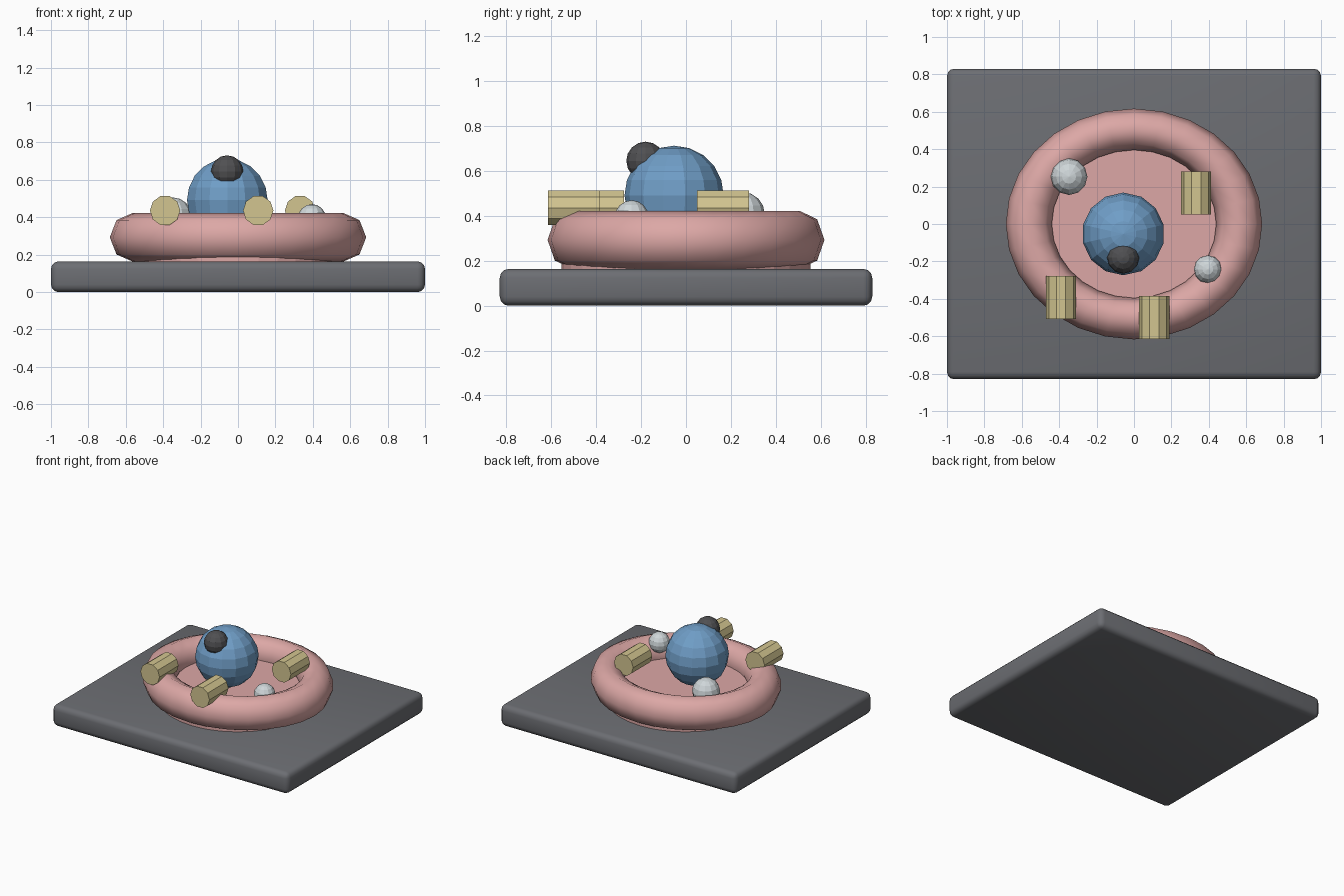
import bpy, bmesh, math
from mathutils import Matrix, Vector

cube = bpy.data.objects.get("Cube")
if cube:
    bpy.data.objects.remove(cube, do_unlink=True)


def material(name, r, g, b):
    m = bpy.data.materials.new(name)
    m.use_nodes = True
    m.diffuse_color = (r, g, b, 1)
    m.node_tree.nodes["Principled BSDF"].inputs["Base Color"].default_value = (r, g, b, 1)
    return m


slate = material("slate grey", 0.15, 0.155, 0.17)
pink = material("dusty pink", 0.72, 0.39, 0.38)
blue = material("steel blue", 0.16, 0.34, 0.57)
charcoal = material("charcoal", 0.08, 0.08, 0.085)
gold = material("pale gold", 0.65, 0.56, 0.28)
silver = material("pale silver", 0.62, 0.67, 0.69)


def finish(bm, name, mat, loc, smooth=False):
    bmesh.ops.recalc_face_normals(bm, faces=bm.faces)
    for f in bm.faces:
        f.smooth = smooth
    mesh = bpy.data.meshes.new(name)
    bm.to_mesh(mesh)
    bm.free()
    mesh.materials.append(mat)
    ob = bpy.data.objects.new(name, mesh)
    ob.location = loc
    bpy.context.collection.objects.link(ob)
    return ob


def ball(name, mat, loc, radius, segments, rings):
    bm = bmesh.new()
    bmesh.ops.create_uvsphere(bm, u_segments=segments, v_segments=rings, radius=radius)
    return finish(bm, name, mat, loc)


def cylinder(name, mat, loc, radius, depth, sides, turn=Matrix()):
    bm = bmesh.new()
    bmesh.ops.create_cone(bm, cap_ends=True, segments=sides, radius1=radius,
                          radius2=radius, depth=depth, matrix=turn)
    return finish(bm, name, mat, loc)


# Rounded rectangular platform
base_top = 0.164
bm = bmesh.new()
bmesh.ops.create_cube(bm, size=1, matrix=Matrix.Diagonal((2, 1.66, base_top, 1)))
bmesh.ops.bevel(bm, geom=bm.edges[:], offset=0.04, segments=3, profile=0.5, affect='EDGES')
platform = finish(bm, "platform", slate, (0, 0, base_top / 2))
bpy.context.view_layer.objects.active = platform
platform.select_set(True)
bpy.ops.object.shade_smooth_by_angle(angle=math.radians(40))

# Oval rim: an octagonal section spun round, then squashed in y
bm = bmesh.new()
section = []
for i in range(8):
    a = i * math.tau / 8
    section.append(bm.verts.new((0.5625 + 0.123 * math.cos(a), 0, 0.13 * math.sin(a))))
loop = [bm.edges.new((section[i], section[(i + 1) % 8])) for i in range(8)]
bmesh.ops.spin(bm, geom=section + loop, cent=(0, 0, 0), axis=(0, 0, 1),
               angle=math.tau, steps=28, use_merge=True)
bmesh.ops.remove_doubles(bm, verts=bm.verts, dist=0.0001)
bmesh.ops.scale(bm, vec=Vector((1, 0.9, 1)), verts=bm.verts)
finish(bm, "rim", pink, (0, 0, 0.293), smooth=True)

# Round floor inside the rim
cylinder("dish_floor", pink, (0, 0, 0.222), 0.555, 0.116, 32)

# Large ball with a small dark ball on its front
ball("large_ball", blue, (-0.057, -0.053, 0.492), 0.221, 14, 10)
ball("dark_ball", charcoal, (-0.058, -0.18, 0.645), 0.086, 12, 8)

# Pale balls resting on the rim
ball("pale_ball_left", silver, (0.395, -0.242, 0.395), 0.075, 12, 8)
ball("pale_ball_right", silver, (-0.347, 0.253, 0.408), 0.098, 12, 8)

# Ten-sided pegs lying front to back
lie = Matrix.Rotation(math.pi / 2, 4, 'X') @ Matrix.Rotation(math.pi / 2, 4, 'Z')
pegs = {"front_peg": (0.108, -0.5), "right_peg": (-0.39, -0.392), "left_peg": (0.332, 0.165)}
for name, (x, y) in pegs.items():
    cylinder(name, gold, (x, y, 0.436), 0.081, 0.23, 10, lie)
